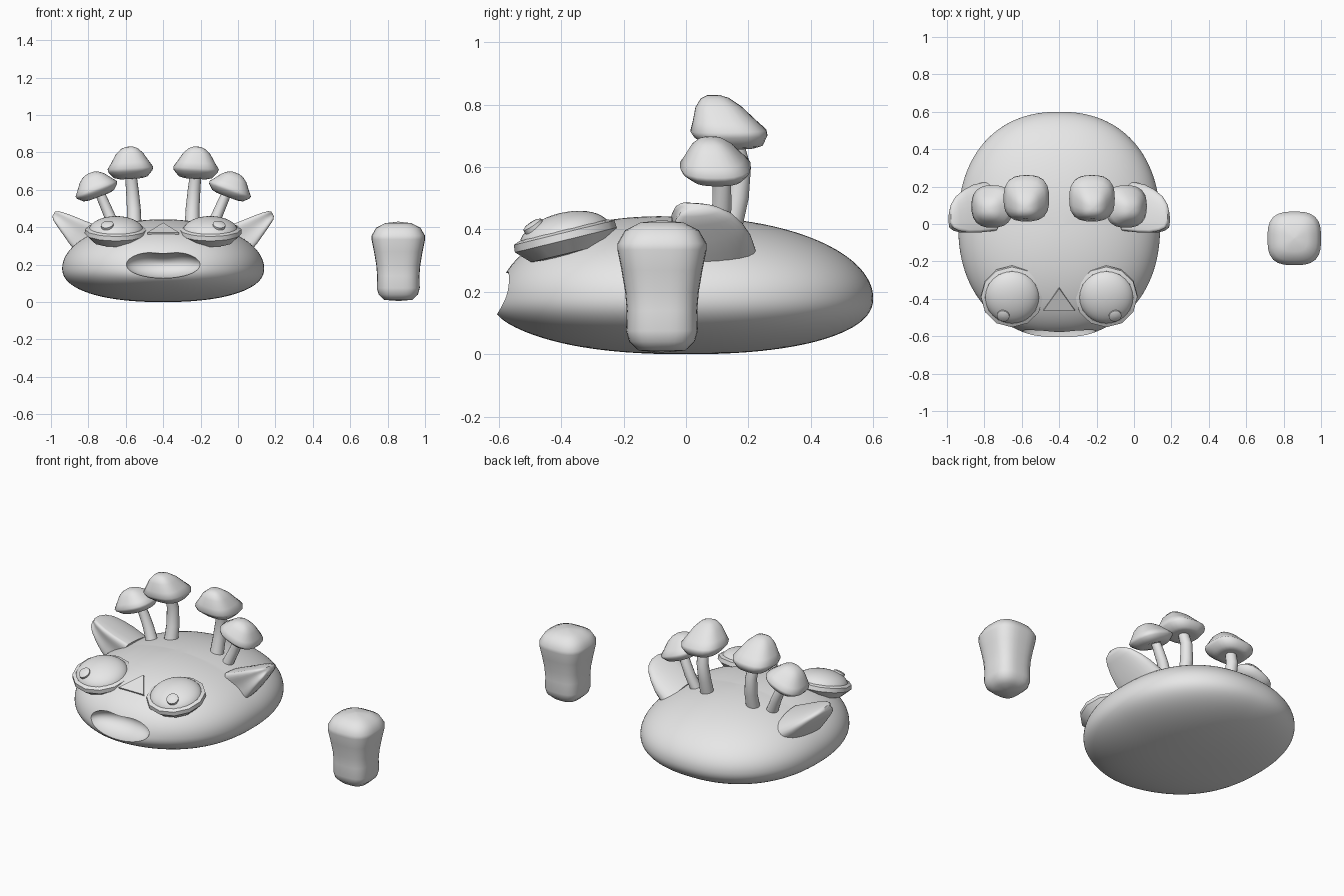
import bpy, bmesh, math
from mathutils import Vector, Matrix

if "Cube" in bpy.data.objects:
    bpy.data.objects.remove(bpy.data.objects["Cube"])

grey = bpy.data.materials.new("plain grey")
grey.diffuse_color = (0.8, 0.8, 0.8, 1)
grey.use_nodes = True
grey.node_tree.nodes["Principled BSDF"].inputs["Base Color"].default_value = grey.diffuse_color
CX = -0.4  # centre line of the creature


def smooth(ob, angle):
    bpy.ops.object.select_all(action='DESELECT')
    ob.select_set(True)
    bpy.context.view_layer.objects.active = ob
    bpy.ops.object.shade_smooth_by_angle(angle=math.radians(angle))


def loft(name, rings, angle=40):
    """Skin a stack of closed rings and cap both ends."""
    bm = bmesh.new()
    rows = [[bm.verts.new(p) for p in ring] for ring in rings]
    n = len(rows[0])
    for a, b in zip(rows, rows[1:]):
        for i in range(n):
            j = (i + 1) % n
            bm.faces.new((a[i], a[j], b[j], b[i]))
    bm.faces.new(rows[0])
    bm.faces.new(rows[-1])
    bmesh.ops.recalc_face_normals(bm, faces=bm.faces)
    me = bpy.data.meshes.new(name)
    bm.to_mesh(me)
    bm.free()
    me.materials.append(grey)
    ob = bpy.data.objects.new(name, me)
    bpy.context.collection.objects.link(ob)
    smooth(ob, angle)
    return ob


def outline(r, n=24, power=2.0):
    """Circle (power 2) or rounded square (power 3 and up)."""
    pts = []
    for i in range(n):
        a = math.tau * i / n
        c, s = math.cos(a), math.sin(a)
        k = r / (abs(c) ** power + abs(s) ** power) ** (1 / power)
        pts.append(Vector((c * k, s * k, 0)))
    return pts


def lathe(name, profile, matrix, n=24, power=2.0, shear=0.0, angle=40):
    return loft(name, [[matrix @ (p + Vector((0, shear * z, z)))
                        for p in outline(max(r, 0.002), n, power)]
                       for r, z in profile], angle)


def tube(name, path):
    """Stem through (x, y, z, radius) stations."""
    return loft(name, [[p + Vector((x, y, z)) for p in outline(r, 14)]
                       for x, y, z, r in path])


# Body: squashed ball with a fuller forehead, lower lip and belly
def body_ring(t):
    w, h = math.cos(t), math.sin(t)
    if h < 0:  # fuller underside
        k = (w ** 2.25 + (-h) ** 2.25) ** (-1 / 2.25)
        w, h = w * k, h * k
    ring = []
    for p in outline(1, 120, 2.25):
        x, y = p.x * 0.54 * w, p.y * 0.6 * w
        z = 0.18 + (0.26 if h > 0 else 0.18) * h
        if h > 0:
            z += 0.018 * max(0, -p.y) * math.sin(2 * t)
        if y < 0:
            y -= 0.022 * p.y ** 4 * math.exp(-(x / 0.22) ** 2 - ((z - 0.13) / 0.06) ** 2)
        ring.append(Vector((x + CX, y, z)))
    return ring


M = 60
body = loft("body", [body_ring(-math.pi / 2 + math.pi * j / M) for j in range(1, M)], 60)

# Mouth: bean-shaped hollow cut into the front
rings = []
for j in range(1, 32):
    t = -math.pi / 2 + math.pi * j / 32
    ring = []
    for p in outline(math.cos(t), 48):
        x, z = 0.203 * p.x, 0.075 * math.sin(t)
        if z > 0:
            z *= 1 - 0.22 * math.exp(-(x / 0.08) ** 2)
        ring.append(Vector((CX + x, -0.6 + 0.12 * p.y, 0.203 + z)))
    rings.append(ring)
cutter = loft("mouth_cutter", rings)
cutter.hide_render = True
mod = body.modifiers.new("mouth", 'BOOLEAN')
mod.operation = 'DIFFERENCE'
mod.solver = 'EXACT'
mod.object = cutter
bpy.context.view_layer.objects.active = body
bpy.ops.object.modifier_apply(modifier=mod.name)
bpy.data.objects.remove(cutter)
smooth(body, 35)

CAP = [(0, 0.012), (0.06, 0), (0.09, 0.008), (0.118, 0.04), (0.122, 0.058),
       (0.102, 0.088), (0.073, 0.135), (0.045, 0.162), (0.02, 0.172), (0, 0.173)]

# Ear stations: top edge x, z; bottom edge x, z; front y; back y
EAR = [(0.33, 0.40, 0.42, 0.22, -0.05, 0.23), (0.42, 0.435, 0.50, 0.31, -0.06, 0.21),
       (0.48, 0.46, 0.535, 0.36, -0.06, 0.185), (0.53, 0.478, 0.57, 0.41, -0.05, 0.15),
       (0.56, 0.486, 0.589, 0.44, -0.035, 0.11), (0.578, 0.484, 0.592, 0.46, -0.01, 0.07)]

for s, side in ((-1, "left"), (1, "right")):
    # Ears: hollow in front, rounded behind, leaning outward
    rings = []
    for tx, tz, bx, bz, y0, y1 in EAR:
        ring = []
        for p in outline(1, 32):
            f = (p.x + 1) / 2
            if p.y > 0:
                y = y0 + 0.03 + (y1 - y0 - 0.03) * p.y
            else:
                y = y0 + 0.03 * (1 - abs(p.y)) + 0.02 * p.y ** 4
            ring.append(Vector((CX + s * (bx + (tx - bx) * f), y, bz + (tz - bz) * f)))
        rings.append(ring)
    loft(side + "_ear", rings, 50)

    # Tall and short mushrooms
    tube(side + "_tall_stem", [(CX + s * x, y, z, r) for x, y, z, r in (
        (0.155, 0.14, 0.40, 0.04), (0.157, 0.165, 0.50, 0.037),
        (0.165, 0.175, 0.60, 0.034), (0.175, 0.15, 0.70, 0.03))])
    lathe(side + "_tall_cap", CAP,
          Matrix.Translation((CX + s * 0.172, 0.16, 0.66))
          @ Matrix.Rotation(0.06 * s, 4, 'Y') @ Matrix.Rotation(0.02, 4, 'X'),
          power=2.8, shear=-0.4, angle=60)
    tube(side + "_short_stem", [(CX + s * x, y, z, r) for x, y, z, r in (
        (0.25, 0.10, 0.38, 0.036), (0.29, 0.115, 0.47, 0.032),
        (0.32, 0.115, 0.54, 0.03), (0.345, 0.11, 0.60, 0.026))])
    lathe(side + "_short_cap", CAP,
          Matrix.Translation((CX + s * 0.342, 0.102, 0.563))
          @ Matrix.Rotation(0.36 * s, 4, 'Y') @ Matrix.Diagonal((0.97, 0.93, 0.79, 1)),
          power=2.6, shear=-0.15, angle=60)

    # Eyes: angular socket dish, domed eyeball and small pupil
    eye = (Matrix.Translation((CX + s * 0.252, -0.388, 0.378))
           @ Matrix.Rotation(0.24, 4, 'X'))
    lathe(side + "_eye_socket", [(0, -0.07), (0.125, -0.055), (0.168, -0.012),
                                 (0.166, 0.012), (0.145, 0.02), (0.13, 0), (0, 0)],
          eye, n=12, angle=30)
    dome = [(0.148 * math.cos(a), 0.076 * math.sin(a))
            for a in (math.pi / 2 * k / 10 for k in range(11))]
    lathe(side + "_eyeball", dome, eye, n=32)
    lathe(side + "_pupil", [(0.034, -0.02), (0.034, 0.004), (0.024, 0.009), (0, 0.011)],
          eye @ Matrix.Translation((s * 0.047, -0.092, 0.058))
          @ Matrix.Rotation(0.35, 4, 'X') @ Matrix.Rotation(0.15 * s, 4, 'Y'), n=16)

# Nose: flat triangular wedge between the eyes
nose = [Vector((CX, -0.345, 0.425)), Vector((CX - 0.085, -0.465, 0.372)),
        Vector((CX + 0.085, -0.465, 0.372))]
loft("nose", [[p + Vector((0, 0.03, -0.06)) for p in nose], nose], 20)

# Separate leg: rounded-square post that flares at the top
lathe("leg", [(0, 0.006), (0.075, 0.012), (0.105, 0.04), (0.115, 0.075),
              (0.113, 0.14), (0.118, 0.2), (0.13, 0.27), (0.143, 0.335),
              (0.143, 0.355), (0.118, 0.398), (0.07, 0.422), (0, 0.43)],
      Matrix.Translation((0.857, -0.077, 0)), n=32, power=3, angle=60)
